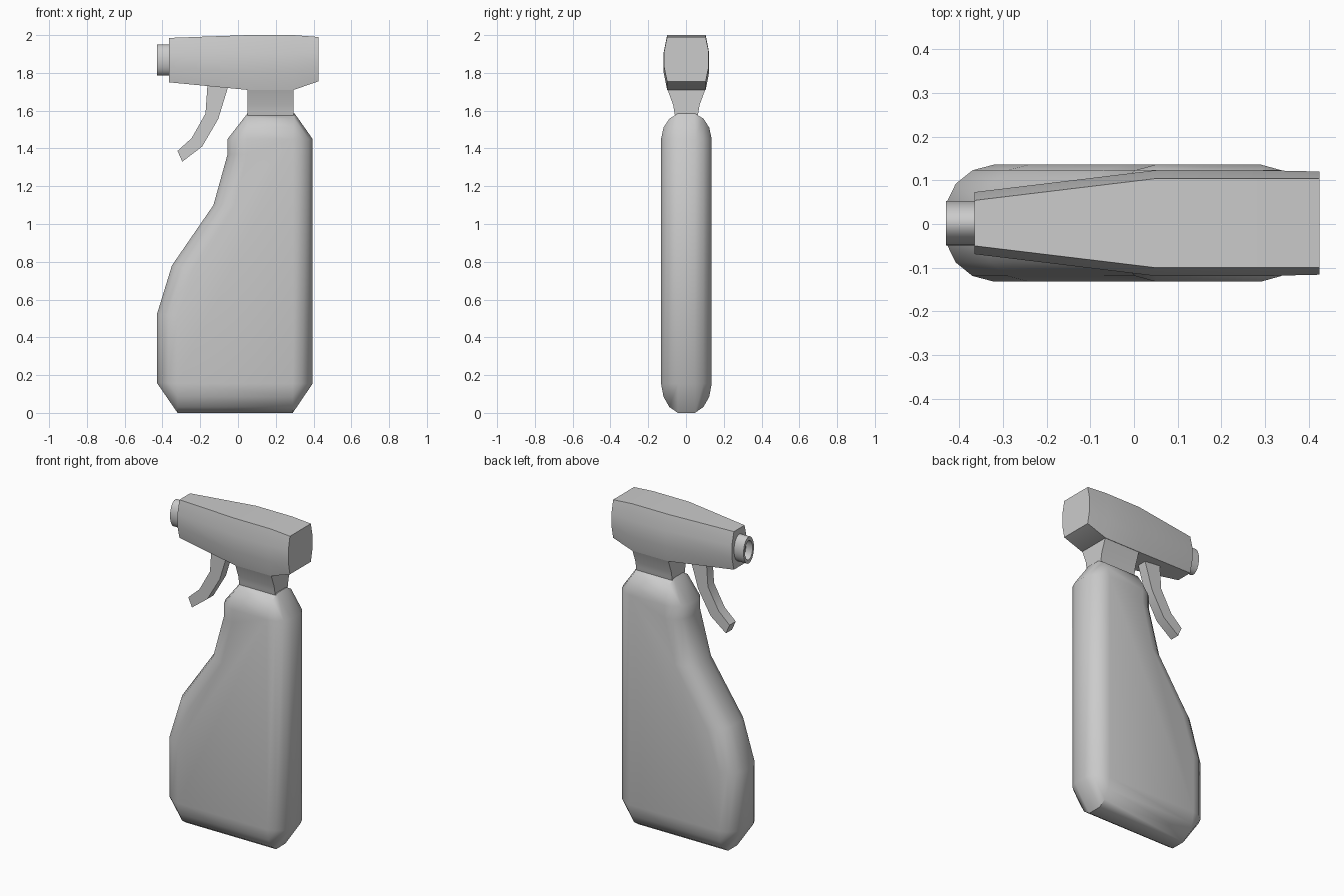
import bpy, bmesh, math

if "Cube" in bpy.data.objects:
    bpy.data.objects.remove(bpy.data.objects["Cube"])

YC = 0.002  # slight depth offset of the parts


def loft(name, rings, angle=35):
    """Skin a list of equal-length closed rings and cap both ends."""
    bm = bmesh.new()
    loops = [[bm.verts.new((x, y + YC, z)) for x, y, z in r] for r in rings]
    n = len(loops[0])
    for a, b in zip(loops, loops[1:]):
        for i in range(n):
            j = (i + 1) % n
            bm.faces.new((a[i], a[j], b[j], b[i]))
    bm.faces.new(loops[0])
    bm.faces.new(loops[-1])
    bmesh.ops.remove_doubles(bm, verts=bm.verts, dist=0.0005)
    bmesh.ops.recalc_face_normals(bm, faces=bm.faces)
    me = bpy.data.meshes.new(name)
    bm.to_mesh(me)
    bm.free()
    ob = bpy.data.objects.new(name, me)
    bpy.context.collection.objects.link(ob)
    bpy.ops.object.select_all(action='DESELECT')
    bpy.context.view_layer.objects.active = ob
    ob.select_set(True)
    bpy.ops.object.shade_smooth_by_angle(angle=math.radians(angle))
    return ob


# Bottle: outline points with the direction each slides as the edge rounds over
outline = [
    (0.29, 0.0, 0, 0.155), (0.395, 0.155, -0.105, 0),
    (0.395, 1.45, -0.105, 0), (0.30, 1.585, -0.01, -0.135),
    (0.05, 1.585, 0, -0.135), (-0.055, 1.45, 0.105, 0),
    (-0.055, 1.37, 0.105, 0), (-0.13, 1.10, 0.11, 0),
    (-0.35, 0.78, 0.11, -0.02), (-0.43, 0.52, 0.11, 0),
    (-0.43, 0.16, 0.11, -0.005), (-0.32, 0.0, 0, 0.155)]
half = [(1.0, 0.134), (0.55, 0.121), (0.2, 0.09), (0.0, 0.045)]
steps = [(t, -y) for t, y in half] + [(t, y) for t, y in reversed(half)]
loft("bottle", [[(x + dx * t, y, z + dz * t) for x, z, dx, dz in outline]
                for t, y in steps], 40)

# Neck: flares up into the head
loft("neck", [[(0.05, -w, z), (0.295, -w, z), (0.295, w, z), (0.05, w, z)]
              for z, w in [(1.53, 0.053), (1.60, 0.065), (1.63, 0.07), (1.72, 0.103)]])

# Sprayer head: x, bottom z, top z, edge half-width, middle half-width
head = []
for x, z0, z1, e, m in [(-0.365, 1.75, 1.985, 0.052, 0.071),
                        (0.05, 1.71, 2.0, 0.102, 0.121),
                        (0.295, 1.71, 2.0, 0.102, 0.121),
                        (0.425, 1.755, 1.99, 0.102, 0.118)]:
    h = z1 - z0
    side = [(e, z0), (m, z0 + h * 0.33), (m, z0 + h * 0.67), (e, z1)]
    head.append([(x, y, z) for y, z in side] + [(x, -y, z) for y, z in reversed(side)])
loft("sprayer_head", head)

# Nozzle: oval tube with a recessed mouth
N = 32
loft("nozzle", [[(x, 0.051 * s * math.cos(2 * math.pi * i / N),
                  1.868 + 0.082 * s * math.sin(2 * math.pi * i / N)) for i in range(N)]
                for x, s in [(-0.35, 1), (-0.43, 1), (-0.43, 0.72), (-0.385, 0.72)]])

# Trigger: bent lever, given as paired front and back edge points
pairs = [((-0.16, 1.76), (-0.045, 1.75)), ((-0.172, 1.585), (-0.105, 1.555)),
         ((-0.245, 1.455), (-0.19, 1.41)), ((-0.32, 1.387), (-0.295, 1.33))]
W = 0.03
loft("trigger", [[(a[0], -W, a[1]), (b[0], -W, b[1]), (b[0], W, b[1]), (a[0], W, a[1])]
                 for a, b in pairs])
